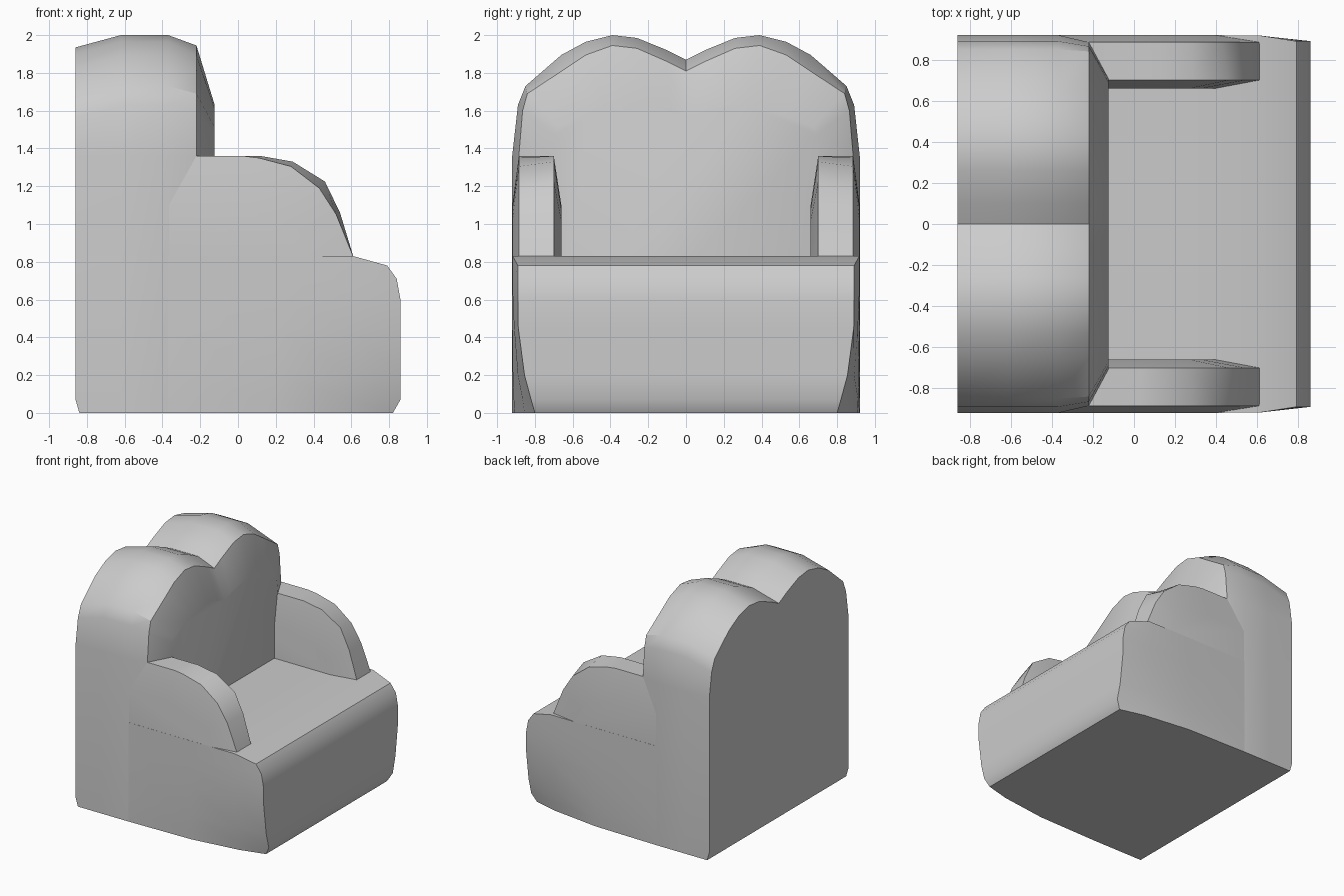
import bpy, bmesh, math

if "Cube" in bpy.data.objects:
    bpy.data.objects.remove(bpy.data.objects["Cube"])


def finish(name, bm):
    bmesh.ops.recalc_face_normals(bm, faces=bm.faces)
    mesh = bpy.data.meshes.new(name)
    bm.to_mesh(mesh)
    bm.free()
    obj = bpy.data.objects.new(name, mesh)
    bpy.context.collection.objects.link(obj)
    bpy.ops.object.select_all(action='DESELECT')
    bpy.context.view_layer.objects.active = obj
    obj.select_set(True)
    bpy.ops.object.shade_smooth_by_angle(angle=math.radians(33))
    return obj


def loft(name, rings, strip_caps=False):
    """Skin a list of equal-length closed rings and close both ends."""
    bm = bmesh.new()
    loops = [[bm.verts.new(p) for p in ring] for ring in rings]
    n = len(loops[0])
    for a, b in zip(loops, loops[1:]):
        for i in range(n):
            j = (i + 1) % n
            bm.faces.new((a[i], a[j], b[j], b[i]))
    for loop in (loops[0], loops[-1]):
        if strip_caps:
            for i in range(n // 2 - 1):
                bm.faces.new((loop[i], loop[i + 1], loop[n - 2 - i], loop[n - 1 - i]))
        else:
            bm.faces.new(loop)
    return finish(name, bm)


# Backrest: heart-topped outline, rounded to the back and padded at the front
full = [(0, 1.87), (.1, 1.92), (.26, 1.985), (.39, 2.0), (.53, 1.965), (.66, 1.895),
        (.85, 1.73), (.89, 1.63), (.92, 1.36), (.92, .07), (.92, 0)]
rim = [(0, 1.81), (.1, 1.86), (.26, 1.93), (.39, 1.945), (.53, 1.895), (.65, 1.815),
       (.84, 1.69), (.865, 1.6), (.885, 1.36), (.885, .07), (.885, 0)]
back = [(y, z - .065 if z > 1.4 else z) for y, z in full]
pad = [(y * .8, 1.36 + (z - 1.36) * .47 if z > 1.36 else z) for y, z in rim]


def outline(x, half, foot=0):
    right = [(x + (foot if z == 0 else 0), y, z) for y, z in half]
    return right + [(px, -y, z) for px, y, z in reversed(right[1:])]


loft("backrest", [outline(-.86, back, .02), outline(-.62, full), outline(-.37, full),
                  outline(-.22, rim), outline(-.125, pad)])

# Seat base: sections as (x, half width, z), narrowing at the front foot
levels = [0, .07, .2, .45, .6, .71, .83]


def section(xs, ws, zs):
    right = list(zip(xs, ws, zs))
    return right + [(x, -w, z) for x, w, z in reversed(right)]


loft("seat", [
    section([-.37] * 7, [.92] * 7, levels),
    section([.2] * 7, [.908, .912, .917] + [.92] * 4, levels),
    section([.61] * 7, [.855, .865, .89, .91, .917, .918, .918], levels),
    section([.82, .86, .86, .86, .86, .84, .79],
            [.80, .82, .855, .888, .89, .89, .89],
            [0, .07, .2, .45, .6, .71, .78])], strip_caps=True)

# Armrests: curved rim with padded inner and outer sides
arm_inner = [(-.37, .82), (-.37, 1.36), (.04, 1.36), (.12, 1.36), (.29, 1.33),
             (.46, 1.225), (.54, 1.06), (.613, .82)]
arm_outer = [(-.37, .82), (-.37, 1.36), (.03, 1.36), (.11, 1.35), (.28, 1.305),
             (.43, 1.19), (.52, 1.05), (.613, .82)]
arm_pad = [(-.37, .82), (-.37, 1.1), (0, 1.1), (.06, 1.1), (.16, 1.08),
           (.27, 1.02), (.33, .95), (.4, .82)]
for side, s in (("left", -1), ("right", 1)):
    loft(side + "_armrest", [[(x, s * y, z) for x, z in prof] for y, prof in
         ((.66, arm_pad), (.70, arm_inner), (.885, arm_outer), (.919, arm_pad))])
